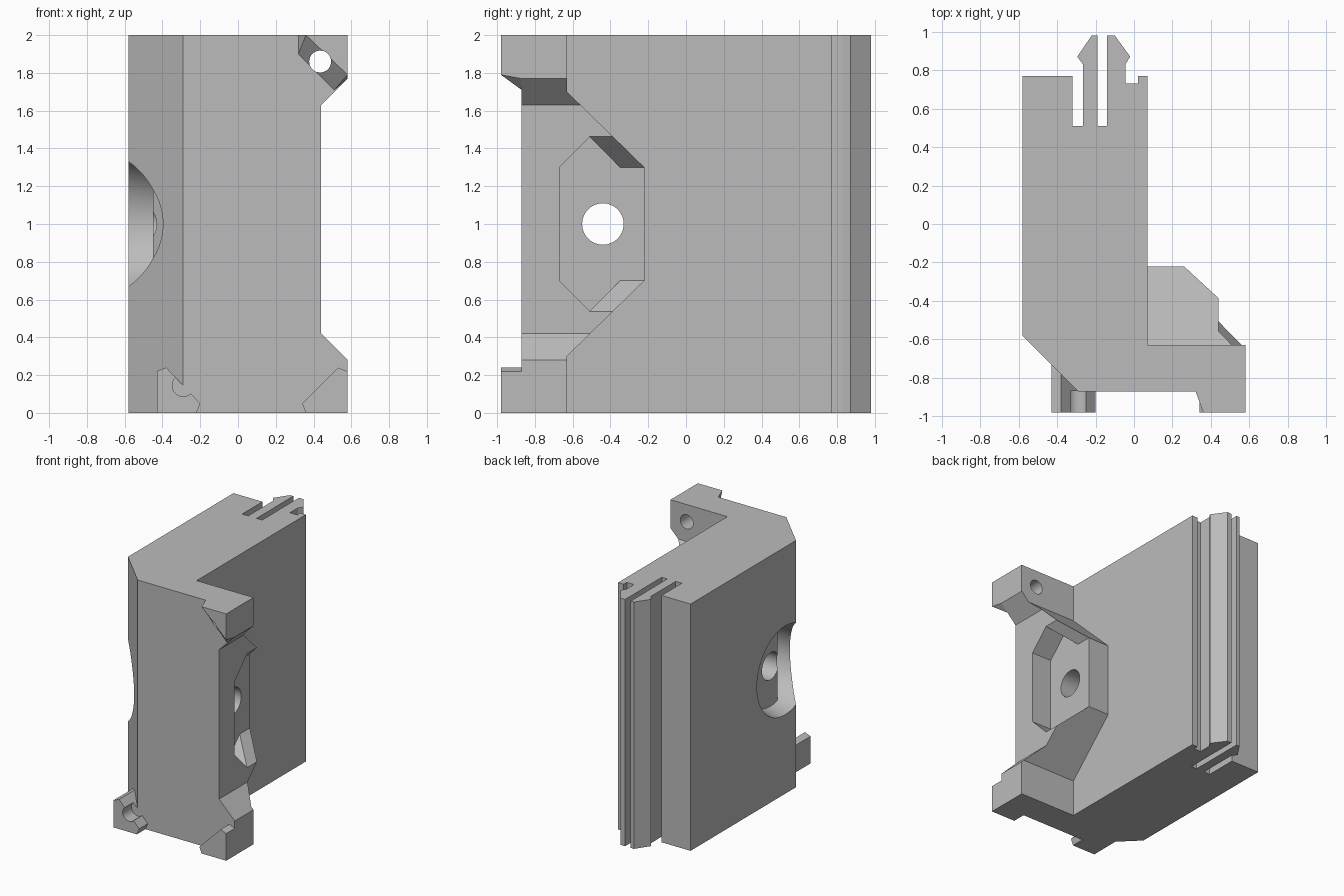
import bpy, bmesh, math
from mathutils import Vector

cube = bpy.data.objects.get("Cube")
if cube:
    bpy.data.objects.remove(cube, do_unlink=True)

grey = bpy.data.materials.new("plain_grey")
grey.use_nodes = True
COLOUR = (0.5, 0.5, 0.5, 1)
grey.diffuse_color = COLOUR
grey.node_tree.nodes["Principled BSDF"].inputs["Base Color"].default_value = COLOUR


def place(axis, a, b, d):
    """Point from profile coordinates a, b and depth d along an axis."""
    return {"x": (d, a, b), "y": (a, d, b), "z": (a, b, d)}[axis]


def finish(name, bm):
    bmesh.ops.recalc_face_normals(bm, faces=bm.faces)
    mesh = bpy.data.meshes.new(name)
    bm.to_mesh(mesh)
    bm.free()
    ob = bpy.data.objects.new(name, mesh)
    bpy.context.collection.objects.link(ob)
    mesh.materials.append(grey)
    return ob


def prism(name, axis, profile, start, end):
    bm = bmesh.new()
    rings = [[bm.verts.new(place(axis, a, b, d)) for a, b in profile]
             for d in (start, end)]
    bm.faces.new(rings[0])
    bm.faces.new(rings[1])
    n = len(profile)
    for i in range(n):
        j = (i + 1) % n
        bm.faces.new((rings[0][i], rings[0][j], rings[1][j], rings[1][i]))
    return finish(name, bm)


def lathe(name, axis, centre, rings, sides=48):
    """Round solid: rings is a list of (depth, radius)."""
    bm = bmesh.new()
    loops = []
    for d, r in rings:
        loops.append([bm.verts.new(place(axis, centre[0] + r * math.cos(t),
                                         centre[1] + r * math.sin(t), d))
                      for t in (math.tau * i / sides for i in range(sides))])
    bm.faces.new(loops[0])
    bm.faces.new(loops[-1])
    for lo, hi in zip(loops, loops[1:]):
        for i in range(sides):
            j = (i + 1) % sides
            bm.faces.new((lo[i], lo[j], hi[j], hi[i]))
    return finish(name, bm)


def hull(name, points):
    bm = bmesh.new()
    for p in points:
        bm.verts.new(p)
    bmesh.ops.convex_hull(bm, input=bm.verts)
    return finish(name, bm)


def combine(target, other, operation):
    """Apply a boolean and discard the helper."""
    other.hide_render = True
    mod = target.modifiers.new("cut", "BOOLEAN")
    mod.operation, mod.object, mod.solver = operation, other, "EXACT"
    bpy.context.view_layer.update()
    result = bpy.data.meshes.new_from_object(
        target.evaluated_get(bpy.context.evaluated_depsgraph_get()))
    target.modifiers.clear()
    target.data = result
    bpy.data.objects.remove(other, do_unlink=True)


# Main slab with the two snap tongues along its back edge
housing = prism("housing", "z", [
    (-.58, -.58), (-.29, -.87), (.07, -.87), (.07, .77), (.02, .77),
    (.02, .73), (-.045, .73), (-.045, .83), (-.02, .87), (-.1, .98),
    (-.14, .98), (-.14, .51), (-.19, .51), (-.19, .98), (-.22, .98),
    (-.295, .87), (-.265, .83), (-.265, .51), (-.32, .51), (-.32, .77),
    (-.58, .77)], 0, 2)

# Side bracket: front outline crossed with side outline
bracket = prism("bracket", "y", [
    (0, 0), (.58, 0), (.58, .28), (.44, .42), (.44, 1.63), (.58, 1.77),
    (.58, 2), (0, 2)], -.87, -.22)
side = prism("side_outline", "x", [
    (-.87, 0), (-.63, 0), (-.63, .3), (-.22, .7), (-.22, 1.3), (-.63, 1.7),
    (-.63, 2), (-.87, 2)], -.1, .7)
combine(bracket, side, "INTERSECT")

# Angular pocket in the bracket, with sloped upper and lower lips
pocket = prism("pocket", "x", [
    (-.67, .7), (-.51, .54), (-.35, .7), (0, .7), (0, 1.3), (-.35, 1.3),
    (-.51, 1.46), (-.67, 1.3)], .26, .5)
combine(bracket, pocket, "DIFFERENCE")
lips = prism("lips", "y", [
    (.26, .7), (.46, .52), (.46, 1.48), (.26, 1.3)], -.51, 0)
combine(bracket, lips, "DIFFERENCE")
combine(housing, bracket, "UNION")

# Round recess on the left face, its floor following the bevelled corner
recess = lathe("recess", "x", (-.44, 1), [(-.6, .365), (-.45, .325), (-.15, .315)])
limit = prism("recess_limit", "z", [
    (-.7, -.9), (-.08, -.9), (-.45, -.53), (-.45, 0), (-.7, 0)], .5, 1.5)
combine(recess, limit, "INTERSECT")
combine(housing, recess, "DIFFERENCE")
combine(housing, lathe("cross_hole", "x", (-.44, 1), [(-.7, .11), (.5, .11)], 32),
        "DIFFERENCE")

# Front corner lug at the top, with a sloped underside
top_lug = hull("top_lug", [
    (.36, -.98, 2), (.58, -.98, 2), (.58, -.98, 1.79),
    (.32, -.87, 2), (.32, -.87, 1.9), (.51, -.87, 1.71), (.58, -.87, 1.77),
    (.32, -.8, 2), (.32, -.8, 1.9), (.51, -.8, 1.78), (.58, -.8, 1.78),
    (.58, -.8, 2)])
combine(housing, top_lug, "UNION")
combine(housing, lathe("lug_hole", "y", (.435, 1.86), [(-1.1, .058), (-.5, .058)], 32),
        "DIFFERENCE")

# Front corner lugs at the bottom
right_lug = prism("right_lug", "y", [
    (.36, 0), (.34, .05), (.53, .24), (.58, .22), (.58, 0)], -.98, -.8)
combine(housing, right_lug, "UNION")
left_lug = prism("left_lug", "y", [
    (-.43, 0), (-.22, 0), (-.2, .05), (-.38, .24), (-.43, .22)], -.98, -.7)
combine(left_lug, lathe("left_lug_hole", "y", (-.29, .145),
                        [(-1.1, .058), (-.868, .058)], 32), "DIFFERENCE")
combine(housing, left_lug, "UNION")

# Smooth round walls, crisp edges
bpy.ops.object.select_all(action="DESELECT")
bpy.context.view_layer.objects.active = housing
housing.select_set(True)
bpy.ops.object.shade_smooth_by_angle(angle=math.radians(20))
